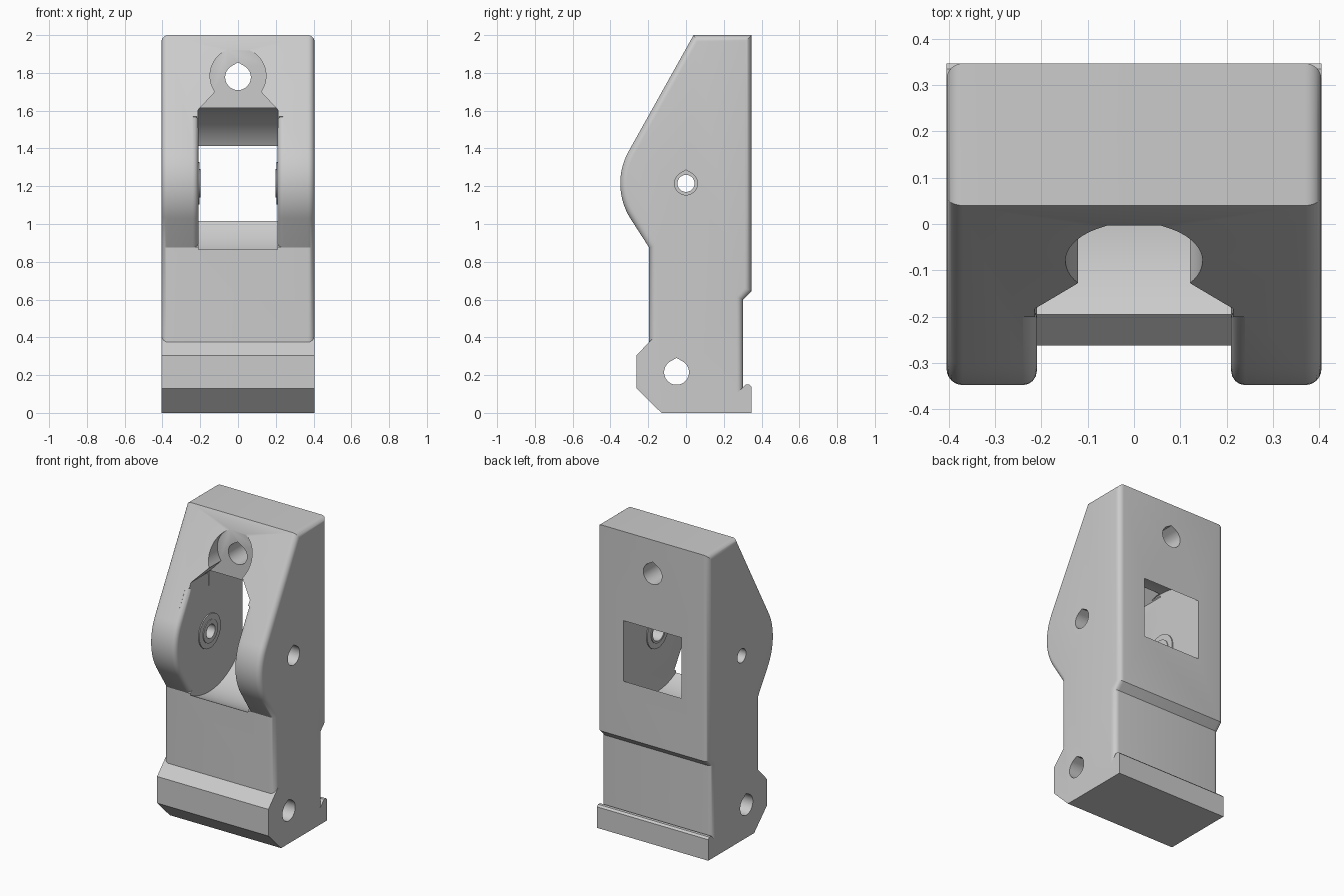
import bpy, bmesh, math
from mathutils import Vector

if "Cube" in bpy.data.objects:
    bpy.data.objects.remove(bpy.data.objects["Cube"])

AXLE_Z, LOBE_R, HALF_W, SLOT, ROUND = 1.215, 0.348, 0.405, 0.21, 0.035

grey = bpy.data.materials.new("plain grey")
grey.diffuse_color = (0.6, 0.6, 0.6, 1)
grey.use_nodes = True
grey.node_tree.nodes["Principled BSDF"].inputs["Base Color"].default_value = grey.diffuse_color


def make_object(name, bm):
    bmesh.ops.recalc_face_normals(bm, faces=bm.faces[:])
    me = bpy.data.meshes.new(name)
    bm.to_mesh(me)
    bm.free()
    ob = bpy.data.objects.new(name, me)
    bpy.context.collection.objects.link(ob)
    me.materials.append(grey)
    return ob


def loft(rows):
    """Closed solid through a list of equal-length closed loops."""
    bm = bmesh.new()
    rows = [[bm.verts.new(p) for p in row] for row in rows]
    n = len(rows[0])
    for a, b in zip(rows, rows[1:]):
        for k in range(n):
            bm.faces.new((a[k], a[(k + 1) % n], b[(k + 1) % n], b[k]))
    bm.faces.new(rows[0])
    bm.faces.new(rows[-1])
    return bm


def prism(points, a, b, axis):
    """Extrude a 2D outline from a to b; axis X takes (y, z), axis Y takes (x, z)."""
    def place(p, t):
        return (t, p[0], p[1]) if axis == 'X' else (p[0], t, p[1])
    return loft([[place(p, t) for p in points] for t in (a, b)])


def arc(cx, cz, r, a0, a1, n):
    return [(cx + r * math.cos(math.radians(a0 + (a1 - a0) * i / n)),
             cz + r * math.sin(math.radians(a0 + (a1 - a0) * i / n))) for i in range(n + 1)]


def circle(cx, cz, r, n=48):
    return arc(cx, cz, r, 0, 360, n)[:-1]


def teardrop(cx, cz, r):
    return arc(cx, cz, r, 120, 420, 40) + [(cx, cz + r * 1.155)]


def inset(points, dists):
    """Move each edge of a counter-clockwise outline inward by its own distance."""
    out, n = [], len(points)
    for i in range(n):
        p = Vector(points[i])
        e1 = (p - Vector(points[i - 1])).normalized()
        e2 = (Vector(points[(i + 1) % n]) - p).normalized()
        n1, n2 = Vector((-e1.y, e1.x)), Vector((-e2.y, e2.x))
        d1, d2 = dists[i - 1], dists[i]
        if d1 == d2:
            q = p + (n1 + n2) * (d1 / (1 + n1.dot(n2)))
        else:
            det = n1.x * n2.y - n1.y * n2.x
            q = p + Vector((d1 * n2.y - d2 * n1.y, d2 * n1.x - d1 * n2.x)) / det
        out.append((q.x, q.y))
    return out


def boolean(target, bm, operation='DIFFERENCE'):
    tool = make_object("cutter", bm)
    tool.hide_render = True
    mod = target.modifiers.new("bool", 'BOOLEAN')
    mod.operation, mod.solver, mod.object = operation, 'EXACT', tool
    bpy.context.view_layer.objects.active = target
    bpy.ops.object.modifier_apply(modifier=mod.name)
    bpy.data.objects.remove(tool)


# Body: side outline with a round lobe, side edges rounded except around the foot
lobe = arc(0, AXLE_Z, LOBE_R, 151, 212.5, 16)
foot = [(-0.262, 0.305), (-0.262, 0.13), (-0.13, 0), (0.347, 0), (0.347, 0.138),
        (0.335, 0.15), (0.315, 0.15)]
upper = [(0.303, 0.138), (0.303, 0.6), (0.347, 0.645), (0.347, 2), (0.04, 2)]
upper += lobe + [(-0.195, 0.875), (-0.195, 0.375)]
outline = foot + upper
weights = [0] * len(foot) + [1] * (len(upper) - 1) + [0]
levels = [(HALF_W - ROUND + ROUND * math.sin(a), ROUND * (1 - math.cos(a)))
          for a in [i * math.pi / 12 for i in range(7)]]
levels = [(-x, d) for x, d in reversed(levels)] + levels
body = make_object("bracket_body", loft(
    [[(x, y, z) for y, z in inset(outline, [w * d for w in weights])] for x, d in levels]))

# Wheel cavity, open at front and back
boolean(body, prism(circle(0, AXLE_Z, 0.4, 96), -SLOT, SLOT, 'X'))

# Rounded inner edges of the two cheeks, swept along the front outline
path = [(-0.2, 1.568)] + lobe + [(-0.197, 0.878)]
fil = 0.03
half = [(SLOT + fil * (1 - math.cos(t)), fil * (math.sin(t) - 1))
        for t in [i * math.pi / 8 for i in range(5)]]
half.append((SLOT + fil, 0.03))
section = [(-x, d) for x, d in reversed(half)] + half
rows = []
for i, p in enumerate(path):
    t = (Vector(path[min(i + 1, len(path) - 1)]) - Vector(path[max(i - 1, 0)])).normalized()
    rows.append([(x, p[0] + t.y * d, p[1] - t.x * d) for x, d in section])
boolean(body, loft(rows))

# Screw pocket flaring down into the cavity, with its hole through the back
pocket = arc(0, 1.785, 0.148, -35, 60, 16) + [(0, 1.956)] + arc(0, 1.785, 0.148, 120, 215, 16)
pocket += [(-0.13, 1.69), (-0.215, 1.6), (-SLOT, 1.5), (SLOT, 1.5), (0.215, 1.6), (0.13, 1.69)]
boolean(body, prism(pocket, -0.6, -0.003, 'Y'))
boolean(body, prism(teardrop(0, 1.777, 0.068), -0.2, 0.6, 'Y'))

# Stepped bosses on the inner cheeks
for s in (-1, 1):
    for r, x, depth in ((0.112, 0.203, 0.25), (0.075, 0.198, 0.26)):
        boolean(body, prism(circle(0, AXLE_Z, r), s * x, s * depth, 'X'), 'UNION')

# Axle holes (wider on the right) and the foot pin hole
boolean(body, prism(circle(0, AXLE_Z, 0.045), -0.6, 0, 'X'))
boolean(body, prism(teardrop(0, AXLE_Z, 0.061), 0, 0.6, 'X'))
boolean(body, prism(teardrop(-0.05, 0.215, 0.066), -0.6, 0.6, 'X'))

bpy.ops.object.select_all(action='DESELECT')
body.select_set(True)
bpy.context.view_layer.objects.active = body
bpy.ops.object.shade_smooth_by_angle(angle=math.radians(30))
